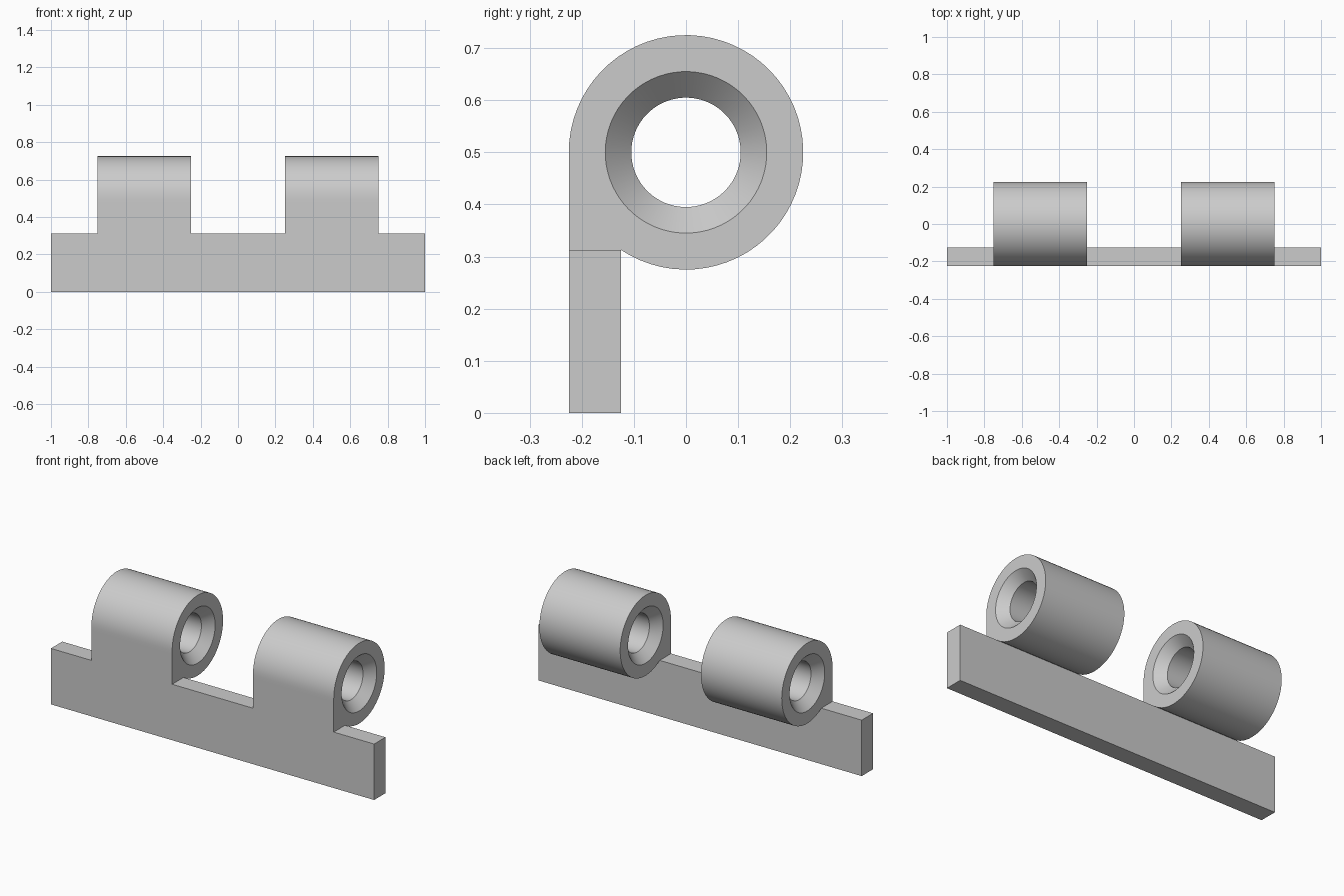
import bpy
import bmesh
from math import sin, cos, atan2, sqrt, pi

cube = bpy.data.objects.get("Cube")
if cube:
    bpy.data.objects.remove(cube, do_unlink=True)

# Main dimensions
R, BORE, MOUTH, CHAMFER = 0.225, 0.105, 0.155, 0.05
AXIS_Z, HALF = 0.5, 0.25
THICK = 0.1
DROP = sqrt(R ** 2 - (R - THICK) ** 2)   # axis down to the top of the leaf
LEAF_TOP = AXIS_Z - DROP

grey = bpy.data.materials.new("light_grey")
grey.use_nodes = True
colour = (0.6, 0.6, 0.6, 1)
grey.diffuse_color = colour
grey.node_tree.nodes["Principled BSDF"].inputs["Base Color"].default_value = colour


def add_object(name, bm):
    bmesh.ops.recalc_face_normals(bm, faces=bm.faces)
    mesh = bpy.data.meshes.new(name)
    bm.to_mesh(mesh)
    bm.free()
    mesh.materials.append(grey)
    obj = bpy.data.objects.new(name, mesh)
    bpy.context.collection.objects.link(obj)
    return obj


def span(start, end, steps):
    return [start + (end - start) * i / steps for i in range(steps)]


# Angles around the barrel: round part, then the squared-off foot
corner = pi + atan2(DROP, R)
foot_end = pi + atan2(DROP, R - THICK)
round_part = span(foot_end - 2 * pi, pi, 56)
foot_part = span(pi, corner, 8) + span(corner, foot_end, 4)


def circle(radius):
    return [(radius * cos(a), radius * sin(a)) for a in round_part + foot_part]


def barrel_outline():
    points = [(R * cos(a), R * sin(a)) for a in round_part]
    for a in foot_part:
        r = min(R / abs(cos(a)), DROP / max(abs(sin(a)), 1e-6))
        points.append((r * cos(a), r * sin(a)))
    return points


# Barrel: a closed loft over the outside and through the chamfered bore
def barrel(name, x):
    bm = bmesh.new()
    sections = [(-HALF, barrel_outline()), (HALF, barrel_outline()),
                (HALF, circle(MOUTH)), (HALF - CHAMFER, circle(BORE)),
                (CHAMFER - HALF, circle(BORE)), (-HALF, circle(MOUTH))]
    rings = [[bm.verts.new((x + dx, y, AXIS_Z + z)) for y, z in pts]
             for dx, pts in sections]
    for k, ring in enumerate(rings):
        other = rings[(k + 1) % len(rings)]
        for i in range(len(ring)):
            j = (i + 1) % len(ring)
            bm.faces.new((ring[i], ring[j], other[j], other[i]))
    obj = add_object(name, bm)
    bpy.ops.object.select_all(action='DESELECT')
    obj.select_set(True)
    bpy.context.view_layer.objects.active = obj
    bpy.ops.object.shade_smooth_by_angle(angle=pi / 6)


# Flat leaf plate
bm = bmesh.new()
bmesh.ops.create_cube(bm, size=1)
for v in bm.verts:
    v.co = (v.co.x * 2, v.co.y * THICK - R + THICK / 2, (v.co.z + 0.5) * LEAF_TOP)
add_object("leaf_plate", bm)

for name, x in (("right_barrel", -0.5), ("left_barrel", 0.5)):
    barrel(name, x)
